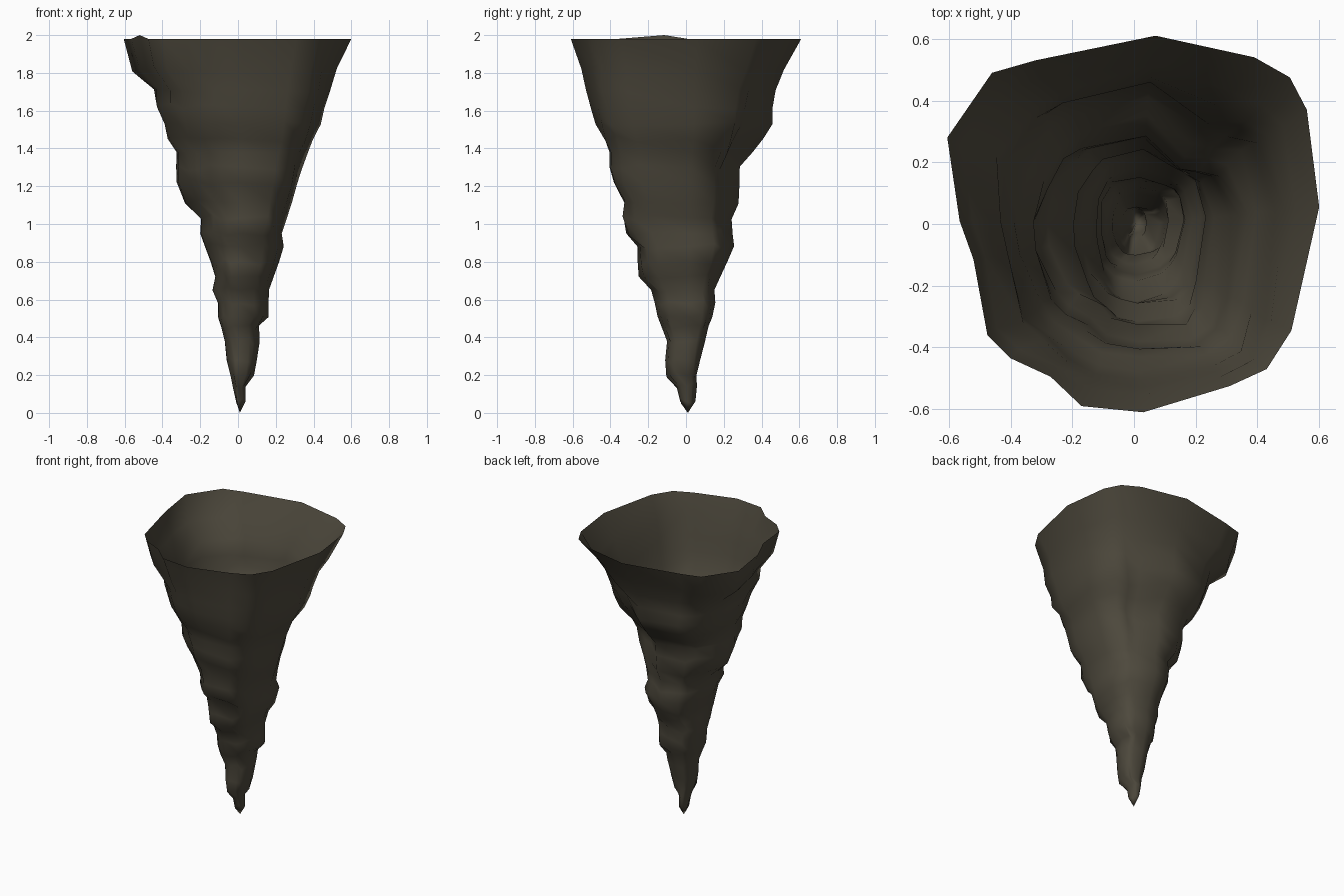
import bpy, bmesh, math, random

random.seed(4)

# Outline of the open rim, seen from above
RIM = [(-.605, .28), (-.565, .01), (-.52, -.115), (-.475, -.36), (-.40, -.435), (-.27, -.495),
       (-.17, -.59), (.03, -.61), (.31, -.525), (.43, -.47), (.51, -.345), (.60, .055),
       (.56, .37), (.505, .475), (.39, .54), (.07, .61), (-.32, .53), (-.46, .49)]

# Ring extents: z, then reach to -x, +x, -y, +y
RINGS = [(1.82, .55, .525, .555, .52), (1.71, .45, .49, .53, .48), (1.62, .445, .46, .505, .46),
         (1.53, .40, .44, .48, .46), (1.45, .38, .395, .43, .415), (1.38, .33, .37, .405, .355),
         (1.30, .33, .34, .405, .29), (1.22, .325, .315, .38, .288), (1.11, .28, .285, .325, .28),
         (1.03, .195, .26, .33, .245), (.95, .20, .23, .315, .25), (.88, .175, .24, .255, .255),
         (.80, .145, .215, .255, .22), (.72, .12, .19, .25, .185), (.65, .135, .165, .185, .15),
         (.58, .105, .16, .165, .155), (.51, .105, .16, .15, .14), (.46, .09, .11, .13, .12),
         (.38, .07, .115, .10, .10), (.28, .06, .10, .11, .075), (.20, .04, .085, .105, .055),
         (.14, .028, .04, .05, .058), (.06, .01, .04, .03, .05)]

# Bulges and hollows: direction in degrees, z, amount, width in degrees, height
LUMPS = [(56, 1.36, -.27, 20, .36), (24, 1.5, .10, 14, .25), (30, .85, .10, 25, .12),
         (40, .5, .13, 28, .16), (-56, 1.15, .17, 22, .38), (-45, 1.6, .05, 25, .2),
         (150, 1.35, -.09, 22, .14), (145, 1.84, .08, 20, .06), (150, .55, .10, 25, .16),
         (215, .5, .07, 25, .15), (238, 1.15, -.11, 20, .22)]


def ring_point(x, y, ring):
    """Point of a rough ring in the direction of rim point (x, y)."""
    z, x0, x1, y0, y1 = ring
    ux, uy = x / .605, y / .61
    length = math.hypot(ux, uy)
    angle = math.degrees(math.atan2(uy, ux))
    diag = abs(math.sin(2 * math.radians(angle)))
    # the rim outline fades to a round section lower down
    w = max(0, min(1, (z - 1.2) / .8))
    k = w + (1 - w) * (1 + .01 * diag) / length
    for a, lz, amount, wa, wz in LUMPS:
        d = (angle - a + 180) % 360 - 180
        k *= 1 + amount * min(1, 1.2 * diag) * math.exp(-(d / wa) ** 2 - ((z - lz) / wz) ** 2)
    k *= 1 + random.uniform(-.03, .03) * diag
    ux, uy = ux * k, uy * k
    return (ux * (x1 if ux > 0 else x0), uy * (y1 if uy > 0 else y0),
            z + random.uniform(-.02, .02) * diag)


bm = bmesh.new()
# rim ring with one raised corner
rings = [[bm.verts.new((x, y, 2.0 if i == 2 else 1.98)) for i, (x, y) in enumerate(RIM)]]
for ring in RINGS:
    rings.append([bm.verts.new(ring_point(x, y, ring)) for x, y in RIM])

# shell walls between neighbouring rings
n = len(RIM)
for upper, lower in zip(rings, rings[1:]):
    for i in range(n):
        j = (i + 1) % n
        bm.faces.new((upper[i], lower[i], lower[j], upper[j]))

# pointed tip
tip = bm.verts.new((.01, .01, 0))
for i in range(n):
    bm.faces.new((rings[-1][i], tip, rings[-1][(i + 1) % n]))

mesh = bpy.data.meshes.new("rock_spike")
bm.to_mesh(mesh)
bm.free()
for p in mesh.polygons:
    p.use_smooth = True

rock = bpy.data.materials.new("dark brown rock")
rock.diffuse_color = (.075, .066, .046, 1)
mesh.materials.append(rock)
bpy.context.collection.objects.link(bpy.data.objects.new("rock_spike", mesh))
